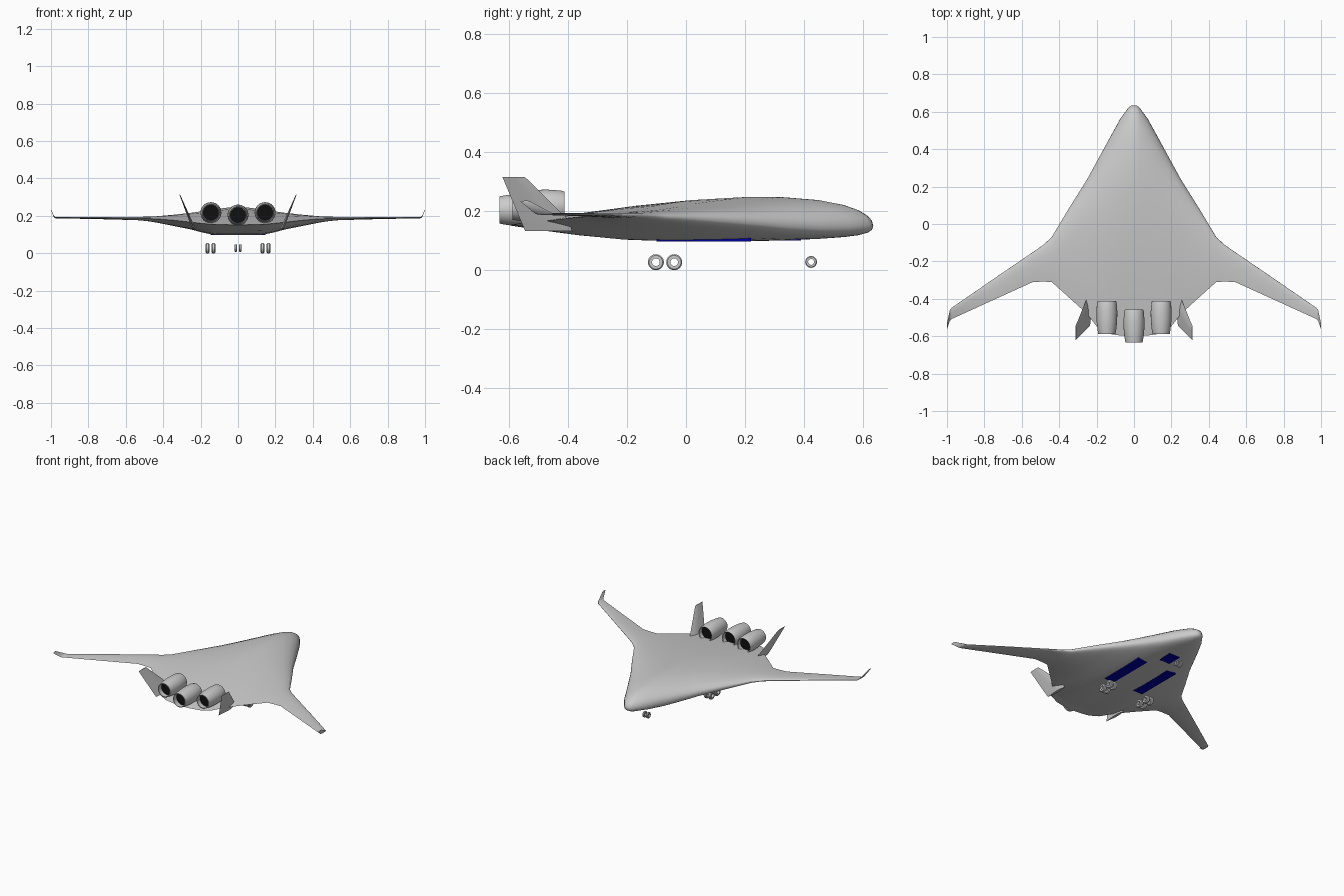
import bpy, bmesh, math
from mathutils import Vector

if "Cube" in bpy.data.objects:
    bpy.data.objects.remove(bpy.data.objects["Cube"])


def material(name, rgb):
    m = bpy.data.materials.new(name)
    m.diffuse_color = (*rgb, 1)
    m.use_nodes = True
    m.node_tree.nodes["Principled BSDF"].inputs["Base Color"].default_value = m.diffuse_color
    return m


BLUE = material("bay_blue", (0.0, 0.0, 0.35))
BLACK = material("duct_black", (0.005, 0.005, 0.005))


def make(name, verts, faces, mat=None, angle=None):
    me = bpy.data.meshes.new(name)
    me.from_pydata([tuple(v) for v in verts], [], faces)
    bm = bmesh.new()
    bm.from_mesh(me)
    bmesh.ops.recalc_face_normals(bm, faces=bm.faces)
    bm.to_mesh(me)
    bm.free()
    ob = bpy.data.objects.new(name, me)
    bpy.context.collection.objects.link(ob)
    if mat:
        me.materials.append(mat)
    if angle:
        bpy.ops.object.select_all(action='DESELECT')
        ob.select_set(True)
        bpy.context.view_layer.objects.active = ob
        bpy.ops.object.shade_smooth_by_angle(angle=math.radians(angle))
    return ob


def loft(name, rings, closed=False, **kw):
    """Skin equal-length rings; cap the ends unless the loft closes on itself."""
    n = len(rings[0])
    m = len(rings)
    verts = [p for r in rings for p in r]
    faces = []
    for i in range(m if closed else m - 1):
        a, b = i * n, (i + 1) % m * n
        faces += [(a + j, a + (j + 1) % n, b + (j + 1) % n, b + j) for j in range(n)]
    if not closed:
        faces += [tuple(range(n)), tuple(range((m - 1) * n, m * n))]
    return make(name, verts, faces, **kw)


def revolve(name, profile, centre, axis, seg, **kw):
    """Revolve a closed (radius, along) profile around the x or y axis."""
    rings = []
    for i in range(seg):
        a = 2 * math.pi * i / seg
        c, s = math.cos(a), math.sin(a)
        rings.append([Vector(centre) + (Vector((r * c, d, r * s)) if axis == 'y'
                      else Vector((d, r * c, r * s))) for r, d in profile])
    return loft(name, rings, closed=True, **kw)


def box(name, x0, x1, y0, y1, z0, z1, mat):
    lower = [(x0, y0, z0), (x1, y0, z0), (x1, y1, z0), (x0, y1, z0)]
    loft(name, [lower, [(x, y, z1) for x, y, _ in lower]], mat=mat)


# Blended wing body: x, leading y, trailing y, leading z, trailing z, top z, bottom z
STATIONS = [
    (0.000, 0.635, -0.600, 0.150, 0.152, 0.249, 0.097),
    (0.015, 0.633, -0.600, 0.150, 0.152, 0.249, 0.097),
    (0.030, 0.622, -0.599, 0.150, 0.152, 0.248, 0.097),
    (0.075, 0.560, -0.596, 0.151, 0.153, 0.243, 0.097),
    (0.130, 0.460, -0.588, 0.153, 0.155, 0.235, 0.099),
    (0.190, 0.350, -0.560, 0.158, 0.159, 0.226, 0.111),
    (0.250, 0.240, -0.482, 0.165, 0.166, 0.217, 0.127),
    (0.350, 0.080, -0.391, 0.175, 0.177, 0.206, 0.147),
    (0.440, -0.070, -0.310, 0.181, 0.184, 0.198, 0.165),
    (0.485, -0.112, -0.308, 0.183, 0.185, 0.196, 0.172),
    (0.540, -0.150, -0.310, 0.185, 0.186, 0.195, 0.177),
    (0.760, -0.300, -0.410, 0.188, 0.188, 0.194, 0.183),
    (0.975, -0.448, -0.508, 0.190, 0.190, 0.193, 0.187),
    (0.985, -0.462, -0.518, 0.197, 0.197, 0.201, 0.193),
    (1.000, -0.530, -0.562, 0.233, 0.233, 0.236, 0.230),
]
T = [0, .004, .015, .04, .08, .15, .25, .35, .5, .65, .8, .92, 1]
LOWER = [0, .25, .42, .58, .7, .82, .92, .98, 1, .9, .62, .28, 0]


def upper(t):
    return 10 * (.2969 * t ** .5 - .126 * t - .3516 * t ** 2 + .2843 * t ** 3 - .1036 * t ** 4)


def section(st, side):
    x, ly, ty, lz, tz, top, bot = st
    ring = []
    for t in reversed(T):
        ring.append((side * x, ly + (ty - ly) * t,
                     lz + (tz - lz) * t + upper(t) * (top - (lz + tz) / 2)))
    for t, f in list(zip(T, LOWER))[1:]:
        ring.append((side * x, ly + (ty - ly) * t,
                     lz + (tz - lz) * t - f * ((lz + tz) / 2 - bot)))
    return ring


loft("wing_body", [section(s, -1) for s in reversed(STATIONS[1:])]
     + [section(s, 1) for s in STATIONS], angle=40)

# Engine nacelles with dark ducts
NACELLE = [(.045, .085), (.049, .088), (.053, .075), (.056, .03), (.055, -.02),
           (.050, -.065), (.046, -.088), (.042, -.088), (.043, -.05), (.043, .06)]
for name, x, y, z in (("left", -.145, -.5, .217), ("centre", 0, -.545, .204),
                      ("right", .145, -.5, .217)):
    revolve(name + "_engine_nacelle", NACELLE, (x, y, z), 'y', 40, angle=40)
    circle = [(.0435 * math.cos(k * math.pi / 16), .0435 * math.sin(k * math.pi / 16))
              for k in range(32)]
    loft(name + "_engine_duct", [[(x + a, y + d, z + b) for a, b in circle]
                                 for d in (-.055, .06)], mat=BLACK, angle=40)

for side, label in ((-1, "left"), (1, "right")):
    # Canted tail fins
    rings = []
    for x, y0, y1, z, h in ((.235, -.385, -.545, .132, .009), (.253, -.40, -.562, .172, .008),
                            (.312, -.545, -.622, .315, .002)):
        c = y1 - y0
        rings.append([(side * (x + dx), y0 + c * t, z) for dx, t in
                      ((0, 0), (h, .25), (h, .5), (0, 1), (-h, .5), (-h, .25))])
    loft(label + "_tail_fin", rings, angle=25)
    # Belly bay panels
    box(label + "_gear_bay", *sorted((side * .08, side * .148)), -.10, .22, .0965, .117, BLUE)
    # Main wheels, two pairs per side
    for x in (.131, .163):
        for y in (-.102, -.040):
            revolve(label + "_main_wheel", [(.013, -.010), (.023, -.010), (.027, -.006),
                    (.027, .006), (.023, .010), (.013, .010)],
                    (side * x, y, .027), 'x', 28, angle=40)
    # Nose wheels
    revolve(label + "_nose_wheel", [(.010, -.007), (.017, -.007), (.020, -.004),
            (.020, .004), (.017, .007), (.010, .007)],
            (side * .013, .424, .028), 'x', 28, angle=40)

box("nose_gear_bay", -.04, .04, .29, .39, .1, .117, BLUE)
